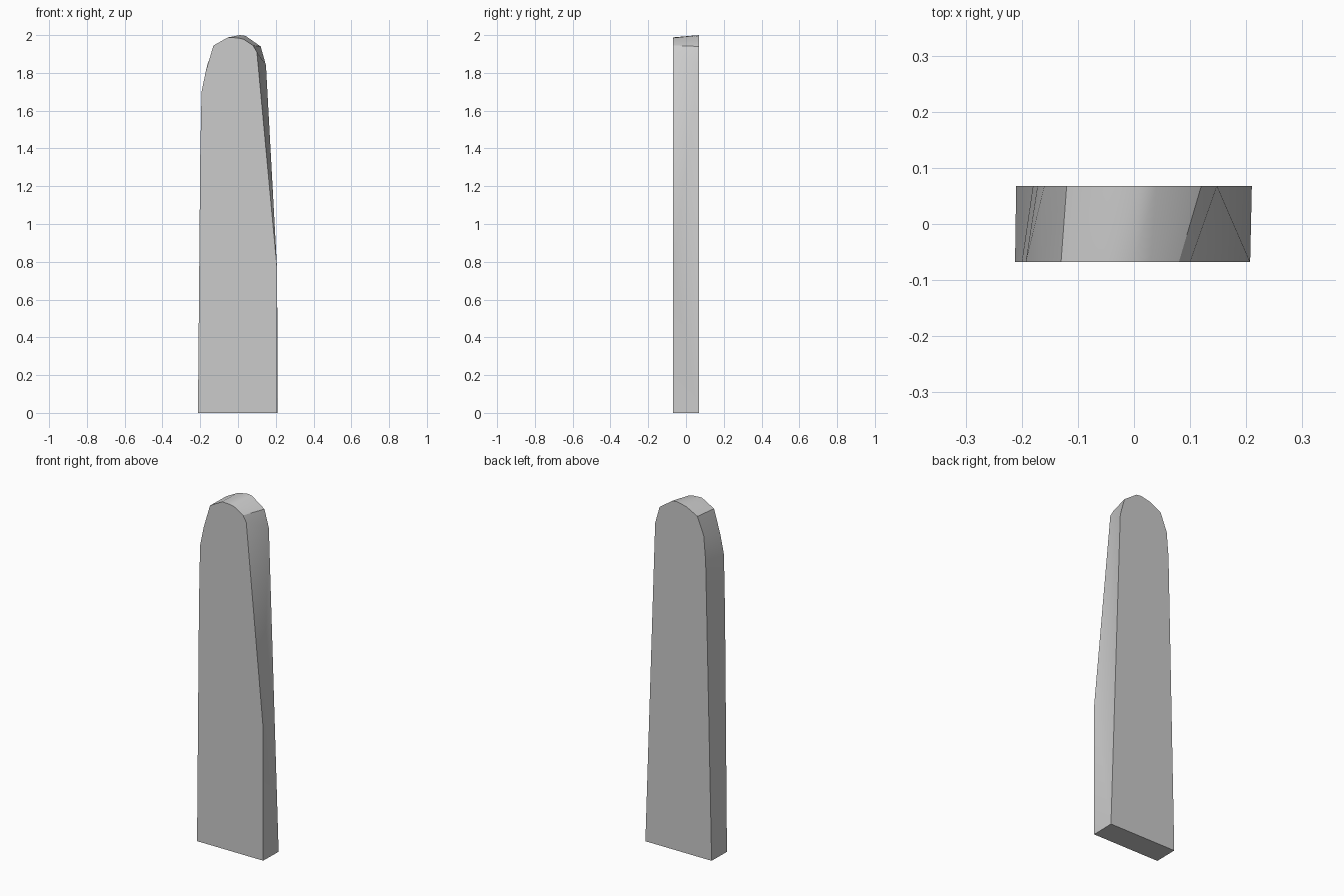
import bpy
import bmesh
import math

default_cube = bpy.data.objects.get("Cube")
if default_cube:
    bpy.data.objects.remove(default_cube, do_unlink=True)

# One plain grey for the whole slab
grey = bpy.data.materials.new("plain grey")
grey.use_nodes = True
colour = (0.6, 0.6, 0.6, 1)
grey.diffuse_color = colour
grey.node_tree.nodes["Principled BSDF"].inputs["Base Color"].default_value = colour

# Outlines (x, z) of the two broad faces, from the base at +x over the top
HALF_DEPTH = 0.068
FRONT = [(0.207, 0), (0.207, 0.76), (0.1, 1.91), (0.08, 1.945),
         (0.03, 1.978), (0, 1.985), (-0.053, 1.988), (-0.13, 1.945),
         (-0.17, 1.81), (-0.193, 1.7), (-0.2, 1.36), (-0.212, 0)]
BACK = [(0.21, 0), (0.148, 1.84), (0.148, 1.84), (0.12, 1.94),
        (0.04, 1.996), (0.01, 2), (-0.05, 1.987), (-0.12, 1.95),
        (-0.16, 1.85), (-0.172, 1.71), (-0.18, 1.36), (-0.21, 0)]

bm = bmesh.new()
front = [bm.verts.new((x, -HALF_DEPTH, z)) for x, z in FRONT]
back = [bm.verts.new((x, HALF_DEPTH, z)) for x, z in BACK]

# Twisted rim between the outlines, then the base
for i in range(len(front) - 1):
    bm.faces.new((front[i], back[i], front[i + 1]))
    bm.faces.new((front[i + 1], back[i], back[i + 1]))
bm.faces.new((front[0], front[-1], back[-1], back[0]))

# Broad flat faces
bm.faces.new(front)
bm.faces.new(back)
bmesh.ops.remove_doubles(bm, verts=bm.verts[:], dist=0.0001)
bmesh.ops.recalc_face_normals(bm, faces=bm.faces[:])

mesh = bpy.data.meshes.new("rounded_slab")
bm.to_mesh(mesh)
bm.free()
mesh.materials.append(grey)
slab = bpy.data.objects.new("rounded_slab", mesh)
bpy.context.collection.objects.link(slab)

# Smooth rim with crisp outlines
bpy.ops.object.select_all(action='DESELECT')
slab.select_set(True)
bpy.context.view_layer.objects.active = slab
bpy.ops.object.shade_smooth_by_angle(angle=math.radians(30))
